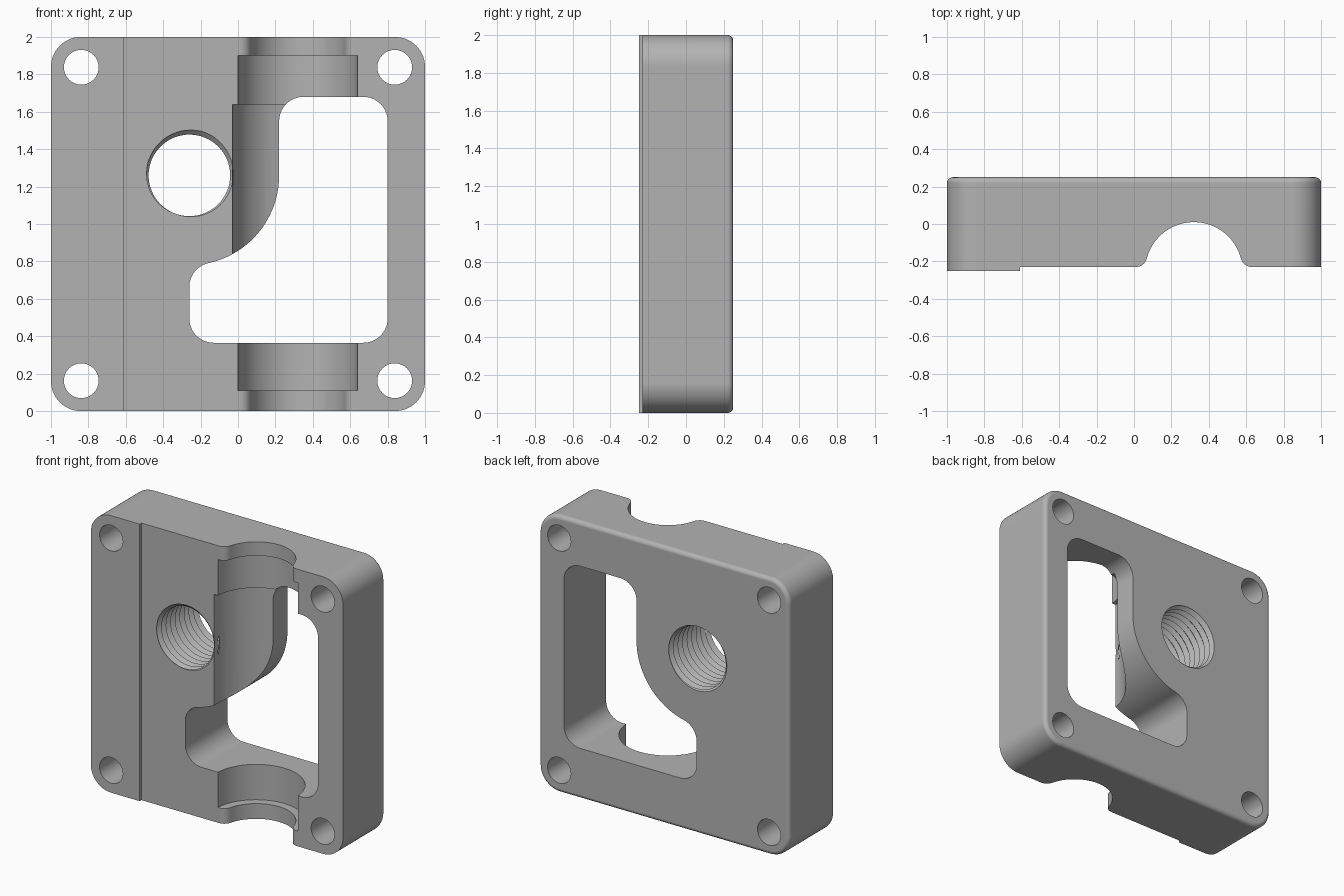
import bpy
import bmesh
from math import sin, cos, pi, radians, sqrt, atan2, degrees

if "Cube" in bpy.data.objects:
    bpy.data.objects.remove(bpy.data.objects["Cube"], do_unlink=True)

metal = bpy.data.materials.new("plain grey")
metal.use_nodes = True
grey = (0.45, 0.45, 0.45, 1)
metal.diffuse_color = grey
metal.node_tree.nodes["Principled BSDF"].inputs["Base Color"].default_value = grey


def arc(cx, cy, r, a0, a1, n=14):
    """Points on an arc, angles in degrees."""
    return [(cx + r * cos(radians(a0 + (a1 - a0) * i / n)),
             cy + r * sin(radians(a0 + (a1 - a0) * i / n))) for i in range(n + 1)]


def rounded_rect(half, r):
    c = half - r
    pts = []
    for i, (sx, sz) in enumerate([(1, 1), (-1, 1), (-1, -1), (1, -1)]):
        pts += arc(sx * c, 1 + sz * c, r, 90 * i, 90 * i + 90)
    return pts


def finish(name, bm):
    bmesh.ops.recalc_face_normals(bm, faces=bm.faces)
    mesh = bpy.data.meshes.new(name)
    bm.to_mesh(mesh)
    bm.free()
    mesh.materials.append(metal)
    obj = bpy.data.objects.new(name, mesh)
    bpy.context.collection.objects.link(obj)
    return obj


def loft(name, rings):
    """Skin between rings of equal length and cap both ends."""
    bm = bmesh.new()
    loops = [[bm.verts.new(p) for p in ring] for ring in rings]
    n = len(loops[0])
    for a, b in zip(loops, loops[1:]):
        for i in range(n):
            j = (i + 1) % n
            bm.faces.new((a[i], a[j], b[j], b[i]))
    bm.faces.new(loops[0])
    bm.faces.new(loops[-1])
    return finish(name, bm)


def along_y(name, pts, lo, hi):
    return loft(name, [[(x, y, z) for x, z in pts] for y in (lo, hi)])


def along_z(name, pts, lo, hi):
    return loft(name, [[(x, y, z) for x, y in pts] for z in (lo, hi)])


# Block with rounded corners and a rounded back edge
edge, corner = 0.03, 0.16
rings = [(-0.25, 0)] + [(0.25 - edge + edge * sin(a), edge - edge * cos(a))
                        for a in [i * pi / 12 for i in range(7)]]
block = loft("housing_block", [[(x, y, z) for x, z in rounded_rect(1 - d, corner - d)]
                               for y, d in rings])
cutters = []

# Front step and the shaft channel with rounded lips
cx, cy, face = 0.32, -0.25, -0.23
bore, lip = 0.26, 0.06
ly = face + lip
dx = sqrt((bore + lip) ** 2 - (ly - cy) ** 2)
tilt = degrees(atan2(ly - cy, dx))
profile = [(-0.61, -0.6), (-0.61, face)]
profile += arc(cx - dx, ly, lip, -90, -tilt, 8)
profile += arc(cx, cy, bore, 180 - tilt, tilt, 40)[1:-1]
profile += arc(cx + dx, ly, lip, 180 + tilt, 270, 8)
profile += [(1.3, face), (1.3, -0.6)]
cutters.append(along_z("channel_cutter", profile, -0.2, 2.2))

# Wider seats and the side pocket
for name, r, lo, hi in [("lower_seat_cutter", 0.32, 0.11, 0.5),
                        ("upper_seat_cutter", 0.32, 1.5, 1.9),
                        ("pocket_cutter", 0.35, 0.6, 1.64)]:
    cutters.append(along_z(name, arc(cx, cy, r, 0, 360, 72)[:-1], lo, hi))

# Window that curves around the threaded hole
hx, hz, wrap, f = -0.26, 1.26, 0.48, 0.13
left, right, low, high = -0.26, 0.80, 0.365, 1.68
fz = hz - sqrt((wrap + f) ** 2 - (left + f - hx) ** 2)
turn = degrees(atan2(fz - hz, left + f - hx))
window = arc(right - f, high - f, f, 0, 90)
window += arc(hx + wrap + f, high - f, f, 90, 180)
window += arc(hx, hz, wrap, 0, turn, 24)
window += arc(left + f, fz, f, 180 + turn, 180)[1:]
window += arc(left + f, low + f, f, 180, 270)
window += arc(right - f, low + f, f, 270, 360)
cutters.append(along_y("window_cutter", window, -0.6, 0.6))

# Four corner bolt holes
for sx in (-1, 1):
    for sz in (-1, 1):
        ring = arc(sx * 0.838, 1 + sz * 0.838, 0.093, 0, 360, 40)[:-1]
        cutters.append(along_y("bolt_hole_cutter", ring, -0.6, 0.6))


# Helical thread: crest and root rows climb one pitch per turn
def thread(name, minor, major, pitch, start, turns, seg=64):
    bm = bmesh.new()
    rows = 2 * turns
    v = {}
    for k in range(rows + 2):
        r = major if k % 2 else minor
        for j in range(seg if k < rows else 1):
            a = 2 * pi * j / seg
            y = start + pitch * (k / 2 + j / seg)
            v[k, j] = bm.verts.new((hx + r * cos(a), y, hz + r * sin(a)))

    def at(k, j):
        return v[k + 2, 0] if j == seg else v[k, j]

    for k in range(rows - 1):
        for j in range(seg):
            bm.faces.new((at(k, j), at(k, j + 1), at(k + 1, j + 1), at(k + 1, j)))
    # Pointed end caps outside the block
    border = [e for e in bm.edges if e.is_boundary]
    tips = [bm.verts.new((hx, y, hz)) for y in (-0.6, 0.6)]
    for e in border:
        tip = tips[0] if e.verts[0].co.y < 0 else tips[1]
        bm.faces.new((e.verts[0], e.verts[1], tip))
    bmesh.ops.delete(bm, geom=[p for p in bm.verts if not p.link_faces], context='VERTS')
    return finish(name, bm)


cutters.append(thread("thread_cutter", 0.218, 0.245, 0.052, -0.37, 14))

# Cut everything out of the block
bpy.ops.object.select_all(action='DESELECT')
bpy.context.view_layer.objects.active = block
block.select_set(True)
for c in cutters:
    c.hide_render = True
    mod = block.modifiers.new("cut", 'BOOLEAN')
    mod.operation = 'DIFFERENCE'
    mod.solver = 'EXACT'
    mod.object = c
    bpy.ops.object.modifier_apply(modifier=mod.name)
    bpy.data.objects.remove(c, do_unlink=True)

# Smooth curves, keep hard edges
bpy.ops.object.shade_smooth_by_angle(angle=radians(25))
weighted = block.modifiers.new("even_shading", 'WEIGHTED_NORMAL')
weighted.keep_sharp = True
weighted.weight = 100
